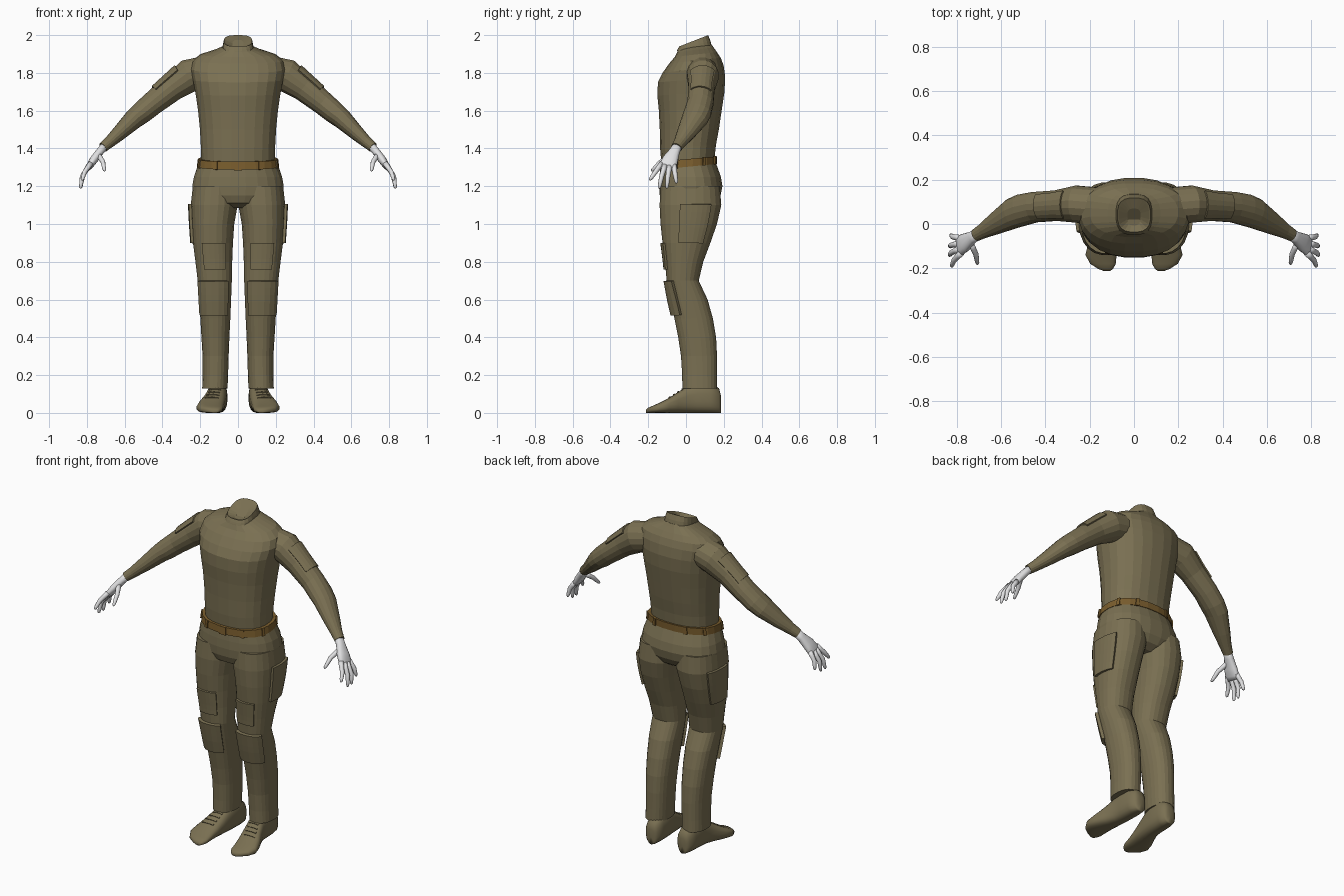
import bpy, bmesh, math
from mathutils import Vector as V

if "Cube" in bpy.data.objects:
    bpy.data.objects.remove(bpy.data.objects["Cube"])


def material(name, rgb):
    m = bpy.data.materials.new(name)
    m.diffuse_color = (*rgb, 1)
    m.use_nodes = True
    m.node_tree.nodes["Principled BSDF"].inputs["Base Color"].default_value = m.diffuse_color
    return m


OLIVE = material("olive cloth", (0.195, 0.162, 0.085))
BROWN = material("brown leather", (0.19, 0.108, 0.026))
PALE = material("pale grey skin", (0.75, 0.75, 0.76))


# A section is (centre, half axis u, half axis v, roundness power)
def point(sec, a):
    c, u, v, p = sec
    f = lambda t: math.copysign(abs(t) ** (2 / p), t)
    return c + u * f(math.cos(a)) + v * f(math.sin(a))


def between(secs, t):
    i = min(int(t), len(secs) - 2)
    f = t - i
    a, b = secs[i], secs[i + 1]
    return tuple(a[k] * (1 - f) + b[k] * f for k in range(4))


def finish(name, bm, mat, mirror, smooth=False, thick=0):
    bmesh.ops.recalc_face_normals(bm, faces=bm.faces)
    for f in bm.faces:
        f.smooth = smooth
    me = bpy.data.meshes.new(name)
    bm.to_mesh(me)
    bm.free()
    me.materials.append(mat)
    ob = bpy.data.objects.new(name, me)
    bpy.context.collection.objects.link(ob)
    if thick:
        s = ob.modifiers.new("thickness", 'SOLIDIFY')
        s.thickness, s.offset = thick, 0
    if mirror:
        m = ob.modifiers.new("mirror", 'MIRROR')
        m.use_clip = m.use_mirror_merge = False
    return ob


def loft(name, secs, mat=OLIVE, n=24, mirror=False, smooth=False):
    bm = bmesh.new()
    rings = [[bm.verts.new(point(s, 2 * math.pi * (k + .5) / n)) for k in range(n)] for s in secs]
    for a, b in zip(rings, rings[1:]):
        for k in range(n):
            j = (k + 1) % n
            bm.faces.new((a[k], a[j], b[j], b[k]))
    for r, s in ((rings[0], secs[0]), (rings[-1], secs[-1])):
        mid = bm.verts.new(s[0])
        for k in range(n):
            bm.faces.new((r[k], r[(k + 1) % n], mid))
    return finish(name, bm, mat, mirror, smooth)


def panel(name, secs, t0, t1, a0, a1, raise_by, mat=OLIVE, mirror=True, nu=6, nt=5):
    """Raised patch that follows part of a lofted surface."""
    bm = bmesh.new()
    grid = [[bm.verts.new(point(between(secs, t0 + (t1 - t0) * i / nt),
                                math.radians(a0 + (a1 - a0) * k / nu)))
             for k in range(nu + 1)] for i in range(nt + 1)]
    for i in range(nt):
        for k in range(nu):
            bm.faces.new((grid[i][k], grid[i][k + 1], grid[i + 1][k + 1], grid[i + 1][k]))
    return finish(name, bm, mat, mirror, thick=2 * raise_by)


def body(rows, p=2.3):
    """Rows: front z, back z, half width, front y, back y."""
    return [(V((0, (y0 + y1) / 2, (zf + zb) / 2)), V((w, 0, 0)),
             V((0, (y1 - y0) / 2, (zb - zf) / 2)), p) for zf, zb, w, y0, y1 in rows]


def limb(rows, p=2):
    """Rows: centre x, y, z, radius in the front view, radius in depth."""
    pts = [V(r[:3]) for r in rows]
    out = []
    for i, r in enumerate(rows):
        t = (pts[min(i + 1, len(pts) - 1)] - pts[max(i - 1, 0)]).normalized()
        v = V((0, 1, 0))
        v = (v - t * v.dot(t)).normalized()
        out.append((pts[i], v.cross(t).normalized() * r[3], v * r[4], p))
    return out


# Shirt torso
loft("shirt_torso", body([
    (1.30, 1.33, .195, -.13, .15), (1.40, 1.42, .198, -.138, .16), (1.50, 1.50, .203, -.14, .175),
    (1.60, 1.60, .213, -.145, .19), (1.68, 1.70, .226, -.153, .205), (1.75, 1.78, .24, -.15, .209),
    (1.80, 1.84, .25, -.125, .20), (1.85, 1.88, .24, -.09, .185), (1.885, 1.91, .20, -.06, .165),
    (1.91, 1.935, .12, -.047, .147), (1.925, 1.95, .082, -.042, .137)]))

# Standing collar, high at the back, with a sunken opening
loft("collar", body([
    (1.915, 1.945, .083, -.05, .136), (1.925, 1.97, .08, -.045, .13), (1.94, 2.0, .075, -.036, .118),
    (1.937, 1.996, .068, -.03, .111), (1.925, 1.975, .03, .01, .07)], 2.8), n=20)

# Trouser hips and belt
loft("trouser_hips", body([
    (1.085, 1.085, .11, -.08, .12), (1.11, 1.11, .19, -.125, .16), (1.15, 1.15, .236, -.14, .184),
    (1.20, 1.20, .244, -.144, .194), (1.25, 1.25, .235, -.142, .186), (1.30, 1.33, .212, -.137, .157)]))
belt = body([(1.288, 1.318, .219, -.148, .165), (1.33, 1.358, .214, -.145, .166)])
loft("belt", belt, BROWN)
for k, a in enumerate((-60, -20, 30, 65)):
    panel("belt_loop_%d" % k, belt, -.05, 1.05, a - 3, a + 3, .006, BROWN, nu=1, nt=1)
panel("belt_buckle", belt, -.1, 1.0, -94, -86, .004, BROWN, mirror=False, nu=1, nt=1)

# Trouser legs: z, inner x, outer x, front y, back y
leg_rows = [(1.2, .0, .24, -.135, .18), (1.1, .001, .251, -.141, .188), (1.0, .019, .246, -.136, .165),
            (.9, .026, .239, -.125, .13), (.8, .03, .226, -.112, .092), (.7, .032, .214, -.103, .068),
            (.6, .036, .207, -.085, .115), (.5, .04, .2, -.062, .143), (.4, .045, .194, -.042, .16),
            (.3, .049, .188, -.027, .165), (.2, .052, .188, -.021, .165), (.13, .055, .19, -.02, .166)]
leg = [(V(((x0 + x1) / 2, (y0 + y1) / 2, z)), V(((x1 - x0) / 2, 0, 0)), V((0, (y1 - y0) / 2, 0)), 2.3)
       for z, x0, x1, y0, y1 in leg_rows]
loft("trouser_leg", leg, mirror=True)
panel("cargo_pocket", leg, .95, 3.0, -16, 37, .014)
panel("thigh_pocket", leg, 3.0, 4.4, -122, -62, .011)
panel("knee_pad", leg, 5.0, 6.8, -132, -32, .017)

# Shoes: y, centre x, half width, height
shoe = [(V((x, y, h / 2)), V((w, 0, 0)), V((0, 0, h / 2)), 2.7) for y, x, w, h in (
    (.185, .105, .022, .09), (.175, .106, .04, .13), (.13, .108, .052, .16), (.06, .11, .053, .16),
    (.01, .114, .053, .145), (-.04, .126, .06, .112), (-.09, .14, .068, .08), (-.14, .149, .071, .054),
    (-.18, .14, .058, .036), (-.203, .128, .034, .026), (-.212, .122, .015, .016))]
loft("shoe", shoe, mirror=True, n=20, smooth=True)
for k in range(4):
    panel("shoe_lace_%d" % k, shoe, 4.5 + .45 * k, 4.65 + .45 * k, 65, 115, .004, nu=4, nt=1)

# Sleeves with an upper-arm pocket
arm = limb([(.15, .08, 1.81, .085, .085), (.26, .09, 1.785, .09, .085), (.35, .083, 1.72, .073, .07),
            (.45, .076, 1.64, .064, .07), (.51, .062, 1.59, .06, .073), (.55, .047, 1.557, .054, .07),
            (.63, .0, 1.48, .04, .05), (.68, -.03, 1.434, .031, .035), (.715, -.05, 1.405, .027, .029)])
loft("sleeve", arm, mirror=True, n=16)
top = 0 if point(arm[2], 0).z > arm[2][0].z else 180
panel("sleeve_pocket", arm, 1.35, 2.6, top - 48, top + 48, .007)

# Hands
loft("palm", limb([(.695, -.038, 1.425, .022, .024), (.73, -.06, 1.385, .021, .028),
                   (.762, -.083, 1.342, .022, .042), (.785, -.096, 1.308, .018, .047),
                   (.797, -.10, 1.288, .010, .042)], 2.4), PALE, 14, True, True)
fingers = {
    "index_finger": ((.78, -.13, 1.32), (.812, -.162, 1.275), (.825, -.193, 1.232)),
    "middle_finger": ((.79, -.112, 1.31), (.825, -.13, 1.25), (.834, -.142, 1.188)),
    "ring_finger": ((.792, -.088, 1.305), (.826, -.096, 1.25), (.832, -.102, 1.188)),
    "little_finger": ((.785, -.064, 1.31), (.818, -.058, 1.265), (.828, -.05, 1.215)),
    "thumb": ((.738, -.085, 1.365), (.715, -.135, 1.328), (.706, -.183, 1.28))}
for name, (a, b, c) in fingers.items():
    a, b, c = V(a), V(b), V(c)
    path = ((a, .015), ((a + b) / 2, .0135), (b, .0125), (b.lerp(c, .6), .0105), (b.lerp(c, .9), .008), (c, .003))
    loft(name, limb([(*q, r, r) for q, r in path]), PALE, 10, True, True)
